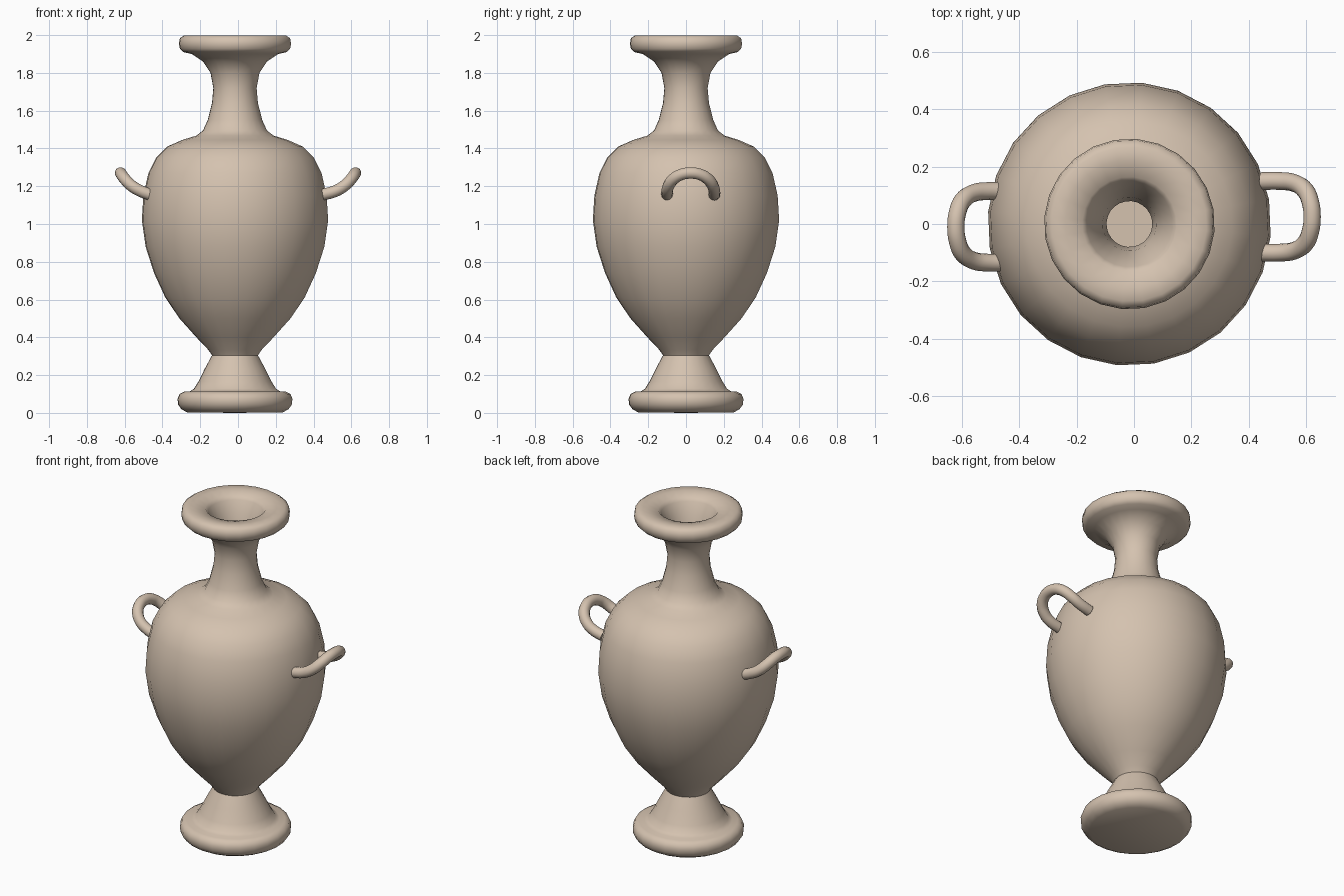
import bpy, bmesh
from math import cos, sin, radians
from mathutils import Matrix, Vector

cube = bpy.data.objects.get("Cube")
if cube:
    bpy.data.objects.remove(cube, do_unlink=True)

CLAY = (0.66, 0.54, 0.43, 1.0)
clay = bpy.data.materials.new("pale clay")
clay.use_nodes = True
clay.diffuse_color = CLAY
clay.node_tree.nodes["Principled BSDF"].inputs["Base Color"].default_value = CLAY


def select_only(obj):
    bpy.ops.object.select_all(action="DESELECT")
    obj.select_set(True)
    bpy.context.view_layer.objects.active = obj


def lathe(name, profile, axis_x, sides, start_angle):
    """Revolve (radius, height) points; zero radii become poles."""
    bm = bmesh.new()
    verts = [bm.verts.new((r, 0, z)) for r, z in profile]
    edges = [bm.edges.new(pair) for pair in zip(verts, verts[1:])]
    bmesh.ops.spin(bm, geom=verts + edges, cent=(0, 0, 0), axis=(0, 0, 1),
                   angle=radians(360), steps=sides, use_merge=True)
    bmesh.ops.remove_doubles(bm, verts=bm.verts, dist=0.0005)
    bmesh.ops.recalc_face_normals(bm, faces=bm.faces)
    turn = Matrix.Rotation(radians(start_angle), 4, "Z")
    bmesh.ops.transform(bm, verts=bm.verts, matrix=Matrix.Translation((axis_x, 0, 0)) @ turn)
    mesh = bpy.data.meshes.new(name)
    bm.to_mesh(mesh)
    bm.free()
    obj = bpy.data.objects.new(name, mesh)
    bpy.context.collection.objects.link(obj)
    mesh.materials.append(clay)
    select_only(obj)
    bpy.ops.object.shade_smooth_by_angle(angle=radians(50))
    return obj


def handle(name, side, root_x, centre_y):
    """Bent loop handle: half of its path is mirrored across its own middle."""
    half = [(root_x, 0.125, 1.155), (0.51, 0.125, 1.172), (0.56, 0.118, 1.2),
            (0.598, 0.092, 1.237), (0.616, 0.05, 1.262)]
    path = half + [(0.622, 0, 1.27)] + [(x, -y, z) for x, y, z in reversed(half)]
    curve = bpy.data.curves.new(name, "CURVE")
    curve.dimensions = "3D"
    curve.bevel_depth = 0.031
    curve.bevel_resolution = 4
    curve.resolution_u = 4
    curve.use_fill_caps = True
    spline = curve.splines.new("BEZIER")
    spline.bezier_points.add(len(path) - 1)
    for point, (x, y, z) in zip(spline.bezier_points, path):
        point.co = Vector((side * x, side * y + centre_y, z))
        point.handle_left_type = point.handle_right_type = "AUTO"
    obj = bpy.data.objects.new(name, curve)
    bpy.context.collection.objects.link(obj)
    curve.materials.append(clay)
    select_only(obj)
    bpy.ops.object.convert(target="MESH")
    bpy.ops.object.shade_smooth_by_angle(angle=radians(50))


# Profile sections, from the underside up the outside and back down the inside
foot = [(0, 0), (0.255, 0.003), (0.285, 0.02), (0.303, 0.045), (0.305, 0.075),
        (0.295, 0.1), (0.27, 0.112), (0.24, 0.114)]
stem = [(0.218, 0.128), (0.195, 0.165), (0.16, 0.235), (0.122, 0.305)]
belly = [(0.143, 0.335), (0.205, 0.4), (0.295, 0.5), (0.37, 0.61), (0.43, 0.74),
         (0.475, 0.88), (0.495, 1.02), (0.487, 1.15), (0.46, 1.27), (0.42, 1.35),
         (0.36, 1.41), (0.28, 1.445)]
neck = [(0.205, 1.468), (0.17, 1.495), (0.145, 1.55), (0.122, 1.64), (0.115, 1.72),
        (0.13, 1.8), (0.17, 1.86), (0.23, 1.9)]
lip = [(0.275, 1.91), (0.293, 1.928), (0.298, 1.955), (0.293, 1.983), (0.27, 1.999),
       (0.225, 1.997), (0.165, 1.985)]
throat = [(0.15, 1.965), (0.12, 1.9), (0.094, 1.82), (0.08, 1.72), (0.088, 1.62),
          (0.13, 1.47)]
hollow = [(0.35, 1.36), (0.45, 1.1), (0.43, 0.88), (0.3, 0.58), (0.12, 0.36), (0, 0.36)]

lathe("vase_body", foot + stem + belly + neck + lip + throat + hollow,
      axis_x=-0.016, sides=24, start_angle=10)
handle("left_handle", 1, 0.445, 0.025)
handle("right_handle", -1, 0.465, -0.01)
